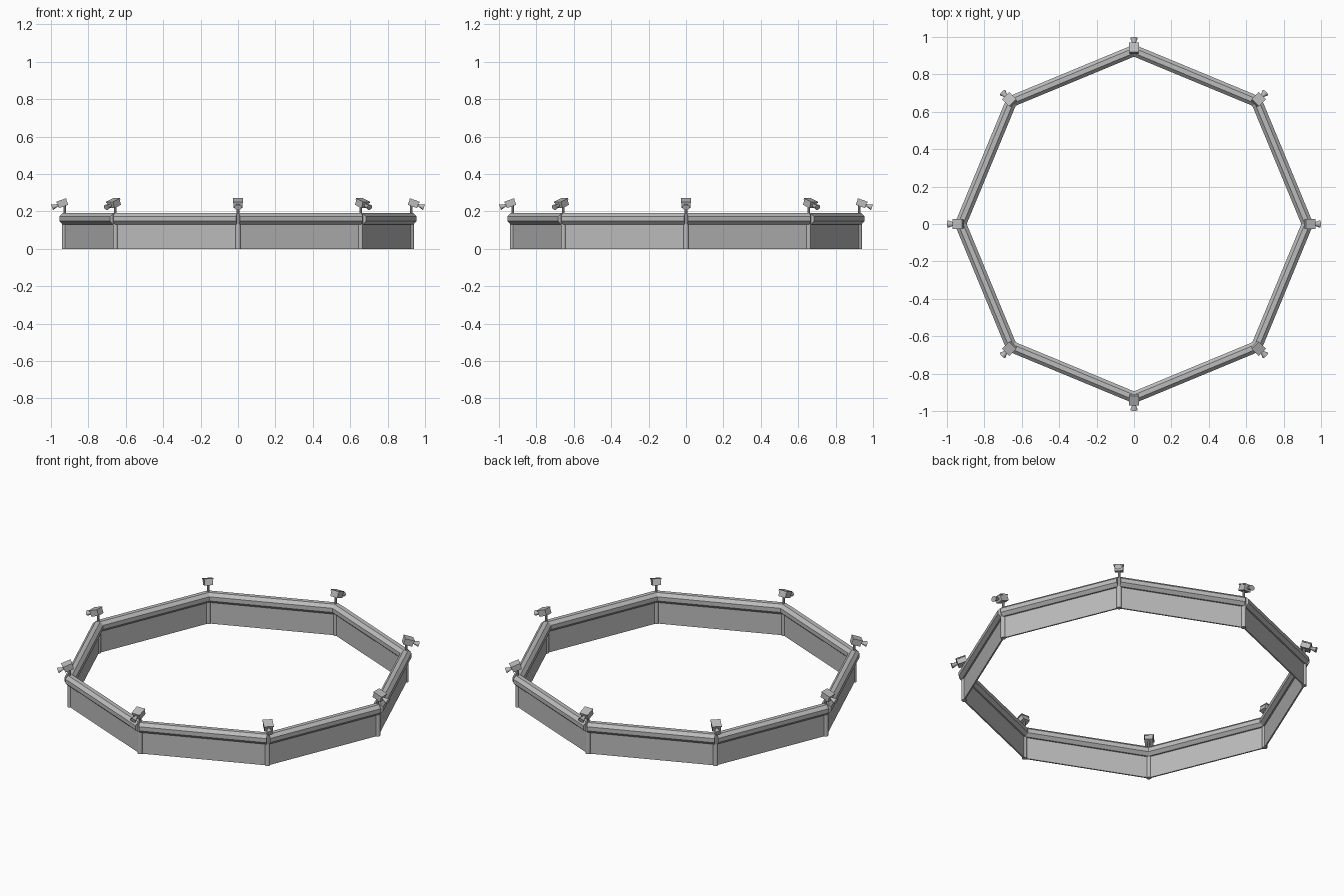
import bpy, bmesh, math
from mathutils import Matrix, Vector

if "Cube" in bpy.data.objects:
    bpy.data.objects.remove(bpy.data.objects["Cube"])

SIDES = 8
R = 0.927                      # corner radius of the enclosure
STEP = 2 * math.pi / SIDES
HALF = R * math.sin(STEP / 2)  # half length of one side
APO = R * math.cos(STEP / 2)   # distance from centre to a side

grey = bpy.data.materials.new("light grey metal")
grey.diffuse_color = (0.5, 0.5, 0.5, 1)
grey.use_nodes = True
grey.node_tree.nodes["Principled BSDF"].inputs["Base Color"].default_value = grey.diffuse_color


def finish(name, bm, turn, smooth=False):
    bmesh.ops.recalc_face_normals(bm, faces=bm.faces)
    bm.transform(Matrix.Rotation(turn, 4, 'Z'))
    me = bpy.data.meshes.new(name)
    bm.to_mesh(me)
    bm.free()
    me.materials.append(grey)
    ob = bpy.data.objects.new(name, me)
    bpy.context.collection.objects.link(ob)
    if smooth:
        bpy.ops.object.select_all(action='DESELECT')
        ob.select_set(True)
        bpy.context.view_layer.objects.active = ob
        bpy.ops.object.shade_smooth_by_angle(angle=math.radians(40))


def add_box(bm, size, matrix):
    bmesh.ops.create_cube(bm, size=1, matrix=matrix @ Matrix.Diagonal((*size, 1)))


def add_cone(bm, r1, r2, depth, matrix, sides=12):
    bmesh.ops.create_cone(bm, cap_ends=True, segments=sides, radius1=r1,
                          radius2=r2, depth=depth, matrix=matrix)


def at(x, y, z):
    return Matrix.Translation((x, y, z))


# Straight sides: thin panel and eight-sided top rail
for i in range(SIDES):
    turn = (i + 0.5) * STEP

    bm = bmesh.new()
    add_box(bm, (0.008, 2 * HALF, 0.15), at(APO, 0, 0.075))
    finish("wall_panel", bm, turn)

    bm = bmesh.new()
    r = 0.03 / math.cos(math.pi / 8)
    m = at(APO, 0, 0.16) @ Matrix.Rotation(math.pi / 2, 4, 'X') @ Matrix.Rotation(math.pi / 8, 4, 'Z')
    add_cone(bm, r, r, 2 * HALF, m, 8)
    finish("top_rail", bm, turn)

# Corners: post, camera pole and camera facing outward
PITCH = math.radians(20)
for i in range(SIDES):
    turn = i * STEP

    bm = bmesh.new()
    add_cone(bm, 0.014, 0.014, 0.185, at(R, 0, 0.0925))
    finish("corner_post", bm, turn, True)

    bm = bmesh.new()
    add_cone(bm, 0.007, 0.007, 0.06, at(R, 0, 0.21), 8)
    finish("camera_pole", bm, turn, True)

    head = at(0.938, 0, 0.242) @ Matrix.Rotation(PITCH, 4, 'Y')
    bm = bmesh.new()
    add_box(bm, (0.052, 0.046, 0.034), head)
    # thin sun hood on top
    add_box(bm, (0.056, 0.054, 0.006), head @ at(0, 0, 0.017))
    finish("camera_body", bm, turn)

    # lens hood flaring outward
    bm = bmesh.new()
    m = head @ at(0.043, 0, 0) @ Matrix.Diagonal((1, 1, 0.75, 1)) @ Matrix.Rotation(math.pi / 2, 4, 'Y')
    add_cone(bm, 0.008, 0.02, 0.034, m)
    finish("camera_lens", bm, turn, True)
